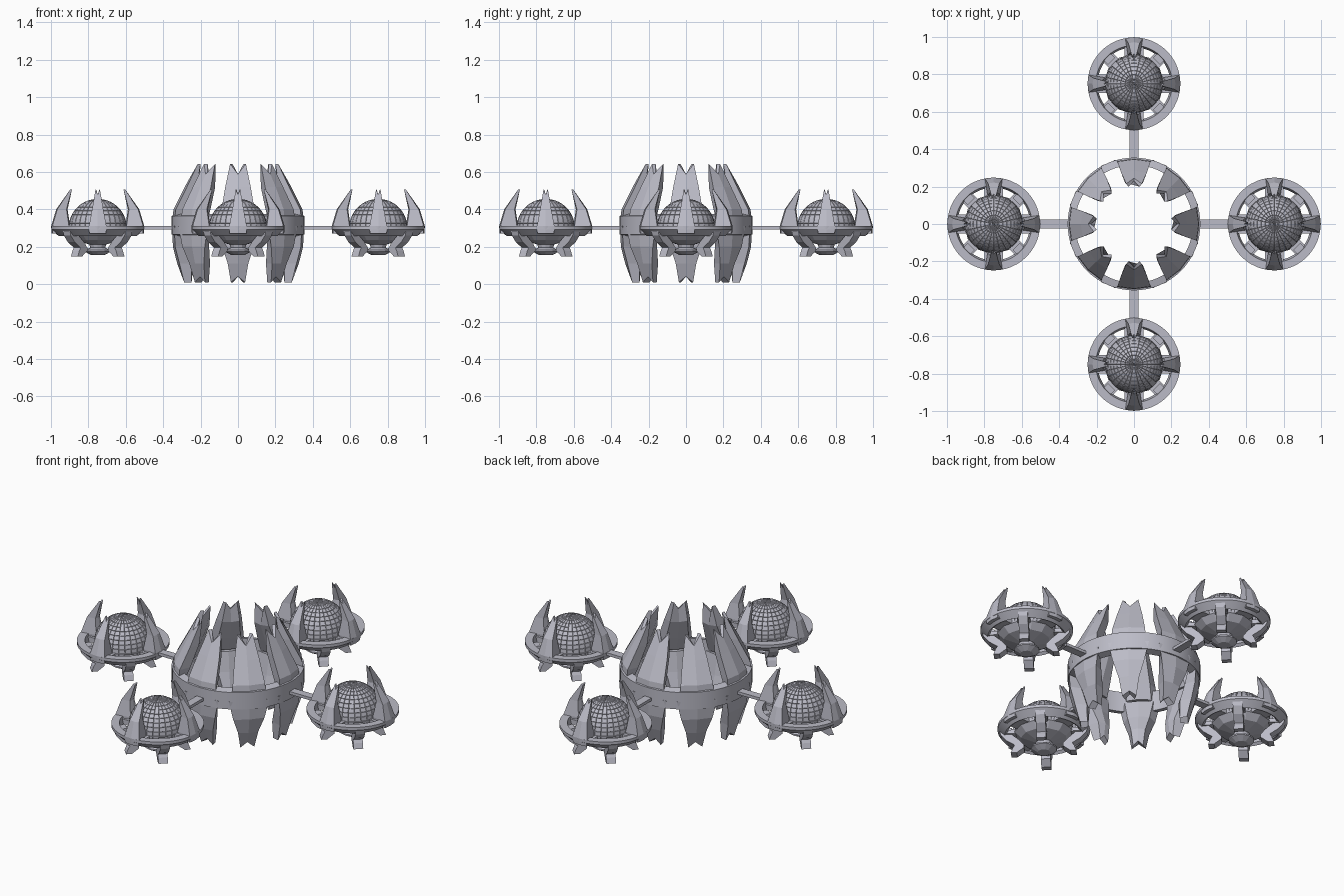
import bpy, bmesh
from math import sin, cos, pi, radians
from mathutils import Vector

if "Cube" in bpy.data.objects:
    bpy.data.objects.remove(bpy.data.objects["Cube"])

grey = bpy.data.materials.new("pale_lavender_grey")
grey.use_nodes = True
COLOUR = (0.5, 0.5, 0.57, 1)
grey.diffuse_color = COLOUR
grey.node_tree.nodes["Principled BSDF"].inputs["Base Color"].default_value = COLOUR


def finish(bm, name):
    bmesh.ops.remove_doubles(bm, verts=bm.verts, dist=0.0002)
    bmesh.ops.recalc_face_normals(bm, faces=bm.faces)
    mesh = bpy.data.meshes.new(name)
    bm.to_mesh(mesh)
    bm.free()
    mesh.materials.append(grey)
    return mesh


def place(name, mesh, loc=(0, 0, 0), turn=0):
    ob = bpy.data.objects.new(name, mesh)
    ob.location = loc
    ob.rotation_euler.z = turn
    bpy.context.collection.objects.link(ob)
    return ob


def lathe(name, profile, sides, closed=False, smooth=False, panels=False):
    """Turn an (r, z) profile around the vertical axis."""
    bm = bmesh.new()
    vs = [bm.verts.new((r, 0, z)) for r, z in profile]
    es = [bm.edges.new(p) for p in zip(vs, vs[1:])]
    if closed:
        es.append(bm.edges.new((vs[-1], vs[0])))
    bmesh.ops.spin(bm, geom=vs + es, cent=(0, 0, 0), axis=(0, 0, 1),
                   angle=2 * pi, steps=sides, use_duplicate=False)
    bmesh.ops.remove_doubles(bm, verts=bm.verts, dist=0.0002)
    bmesh.ops.recalc_face_normals(bm, faces=bm.faces)
    if panels:
        bmesh.ops.inset_individual(bm, faces=bm.faces[:], thickness=0.0015, depth=0.003)
    mesh = finish(bm, name)
    if smooth:
        mesh.polygons.foreach_set("use_smooth", [True] * len(mesh.polygons))
        mesh.set_sharp_from_angle(angle=radians(30))
    return mesh


def blade(name, stations, notch=(0, 0), ridge=0.012):
    """Loft ridged sections (outer r, z, half width, thickness); notch forks the tip."""
    bm = bmesh.new()
    rings = []
    for i, (r, z, w, t) in enumerate(stations):
        last = i == len(stations) - 1
        dr, dz = notch if last else (0, 0)
        bulge = 0 if last else ridge
        pts = [(r - bulge, -w, z), (r + dr, 0, z + dz), (r - bulge, w, z),
               (r - t, w * 0.7, z), (r - t - bulge + dr, 0, z + dz), (r - t, -w * 0.7, z)]
        rings.append([bm.verts.new(p) for p in pts])
    for a, b in zip(rings, rings[1:]):
        for k in range(6):
            n = (k + 1) % 6
            bm.faces.new((a[k], a[n], b[n], b[k]))
    for ring in (rings[0], rings[-1]):
        bm.faces.new((ring[0], ring[1], ring[4], ring[5]))
        bm.faces.new((ring[1], ring[2], ring[3], ring[4]))
    return finish(bm, name)


def box_mesh(name, lo, hi):
    bm = bmesh.new()
    bmesh.ops.create_cube(bm, size=1)
    lo, hi = Vector(lo), Vector(hi)
    for v in bm.verts:
        v.co = Vector(((v.co[i] + 0.5) * (hi[i] - lo[i]) + lo[i] for i in range(3)))
    return finish(bm, name)


def strut(name, path, w):
    """Bar of rectangular section swept along (r, z, thickness) points."""
    bm = bmesh.new()
    rings = []
    for r, z, t in path:
        rings.append([bm.verts.new(p) for p in ((r + t, -w, z), (r + t, w, z),
                                                (r - t, w, z), (r - t, -w, z))])
    for a, b in zip(rings, rings[1:]):
        for k in range(4):
            n = (k + 1) % 4
            bm.faces.new((a[k], a[n], b[n], b[k]))
    bm.faces.new(rings[0])
    bm.faces.new(rings[-1])
    return finish(bm, name)


# Central hub: band with eight claws above and eight below
hub_ring = lathe("hub_ring", [(0.355, 0.265), (0.355, 0.365), (0.315, 0.375), (0.315, 0.255)],
                 64, closed=True, smooth=True)
place("hub_ring", hub_ring)
upper_claw = blade("upper_claw", [(0.353, 0.32, 0.095, 0.05), (0.345, 0.4, 0.088, 0.075),
                                  (0.285, 0.52, 0.068, 0.065), (0.215, 0.643, 0.042, 0.015)],
                   notch=(0.03, -0.055))
lower_claw = blade("lower_claw", [(0.353, 0.31, 0.11, 0.05), (0.348, 0.2, 0.085, 0.07),
                                  (0.325, 0.11, 0.055, 0.075), (0.288, 0.01, 0.038, 0.04)],
                   notch=(0.0, 0.03))
for i in range(8):
    place(f"upper_claw_{i + 1}", upper_claw, turn=i * pi / 4)
    place(f"lower_claw_{i + 1}", lower_claw, turn=i * pi / 4)

# Pod parts, shared by all four pods
pod_ring = lathe("pod_ring", [(0.248, 0.293), (0.248, 0.31), (0.205, 0.31), (0.195, 0.27), (0.21, 0.258)],
                 48, closed=True, smooth=True)
dome = lathe("pod_dome", [(0.153 * cos(a * pi / 20), 0.3 + 0.153 * sin(a * pi / 20))
                          for a in range(-1, 11)], 28, panels=True)
hull = lathe("pod_hull", [(0.0, 0.285), (0.155, 0.285), (0.16, 0.268), (0.125, 0.235), (0.045, 0.212),
                          (0.04, 0.195), (0.07, 0.182), (0.07, 0.174), (0.035, 0.155), (0.0, 0.155)], 12)
pod_claw = blade("pod_claw", [(0.247, 0.272, 0.045, 0.08), (0.249, 0.31, 0.047, 0.095),
                              (0.222, 0.4, 0.03, 0.055), (0.148, 0.505, 0.012, 0.01)],
                 notch=(0.012, -0.025), ridge=0.006)
claw_foot = box_mesh("claw_foot", (0.13, -0.05, 0.268), (0.21, 0.05, 0.298))
pod_leg = strut("pod_leg", [(0.205, 0.3, 0.035), (0.2, 0.26, 0.03), (0.165, 0.225, 0.035),
                            (0.13, 0.195, 0.025), (0.135, 0.178, 0.03), (0.16, 0.148, 0.016)], 0.026)
leg_brace = box_mesh("leg_brace", (0.14, -0.035, 0.262), (0.21, 0.035, 0.285))
arm = box_mesh("connecting_arm", (0.33, -0.023, 0.293), (0.53, 0.023, 0.31))

# Four pods around the hub
for p, side in enumerate(("left", "back", "right", "front")):
    turn = p * pi / 2
    loc = (0.75 * cos(turn), 0.75 * sin(turn), 0)
    place(f"{side}_connecting_arm", arm, turn=turn)
    for part, mesh in (("ring", pod_ring), ("dome", dome), ("hull", hull)):
        place(f"{side}_pod_{part}", mesh, loc)
    for k in range(4):
        square, diagonal = k * pi / 2, (k + 0.5) * pi / 2
        place(f"{side}_pod_claw_{k + 1}", pod_claw, loc, square)
        place(f"{side}_claw_foot_{k + 1}", claw_foot, loc, square)
        place(f"{side}_pod_leg_{k + 1}", pod_leg, loc, diagonal)
        place(f"{side}_leg_brace_{k + 1}", leg_brace, loc, diagonal)
